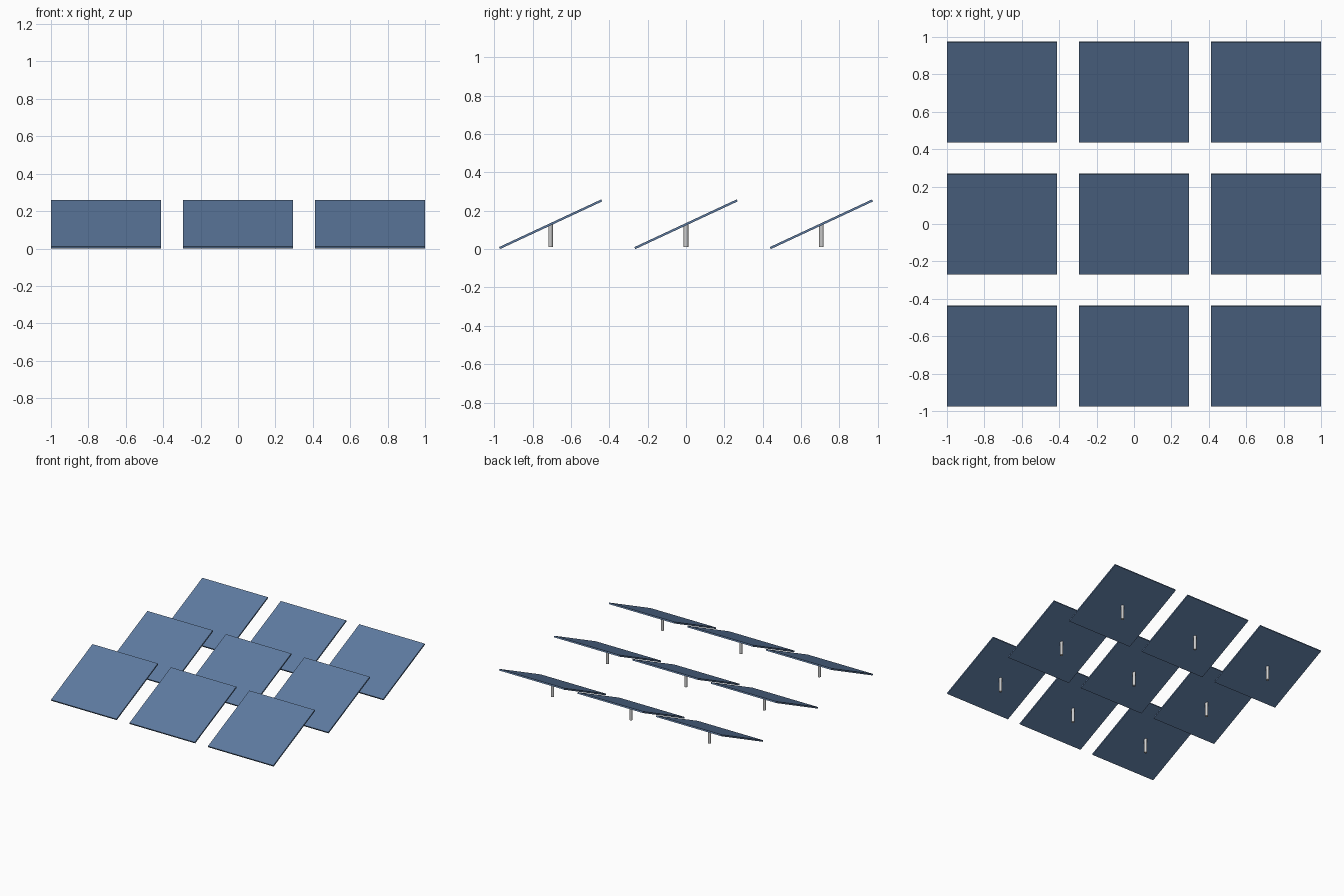
import bpy, bmesh
from math import radians, sin, cos
from mathutils import Matrix

if "Cube" in bpy.data.objects:
    bpy.data.objects.remove(bpy.data.objects["Cube"])

SIDE = 2 / 3.4             # panel edge length
PITCH = 1.2 * SIDE         # spacing of the 3 x 3 grid
THICK = 0.02 * SIDE
TILT = radians(25)
POST_H = 0.2 * SIDE
POST_R = 0.02 * SIDE
PIVOT_Z = (SIDE * sin(TILT) + THICK * cos(TILT)) / 2   # lowest edge rests on z = 0

blue = bpy.data.materials.new("panel_blue")
blue.diffuse_color = (0.11, 0.195, 0.35, 1)
blue.use_nodes = True
blue.node_tree.nodes["Principled BSDF"].inputs["Base Color"].default_value = blue.diffuse_color


def make_mesh(name, build):
    bm = bmesh.new()
    build(bm)
    mesh = bpy.data.meshes.new(name)
    bm.to_mesh(mesh)
    bm.free()
    return mesh


def build_panel(bm):
    tilt = Matrix.Rotation(TILT, 4, 'X')
    size = Matrix.Diagonal((SIDE, SIDE, THICK, 1))
    bmesh.ops.create_cube(bm, size=1, matrix=tilt @ size)


def build_post(bm):
    bmesh.ops.create_cone(bm, cap_ends=True, segments=12, radius1=POST_R, radius2=POST_R,
                          depth=POST_H, matrix=Matrix.Translation((0, 0, -POST_H / 2)))


def place(name, mesh, loc):
    ob = bpy.data.objects.new(name, mesh)
    ob.location = loc
    bpy.context.collection.objects.link(ob)


panel = make_mesh("solar_panel", build_panel)
panel.materials.append(blue)
post = make_mesh("support_post", build_post)

# Three rows of three tilted panels, each on a central post
for row in range(3):
    for col in range(3):
        loc = ((col - 1) * PITCH, (row - 1) * PITCH, PIVOT_Z)
        place(f"solar_panel_{row}_{col}", panel, loc)
        place(f"support_post_{row}_{col}", post, loc)
